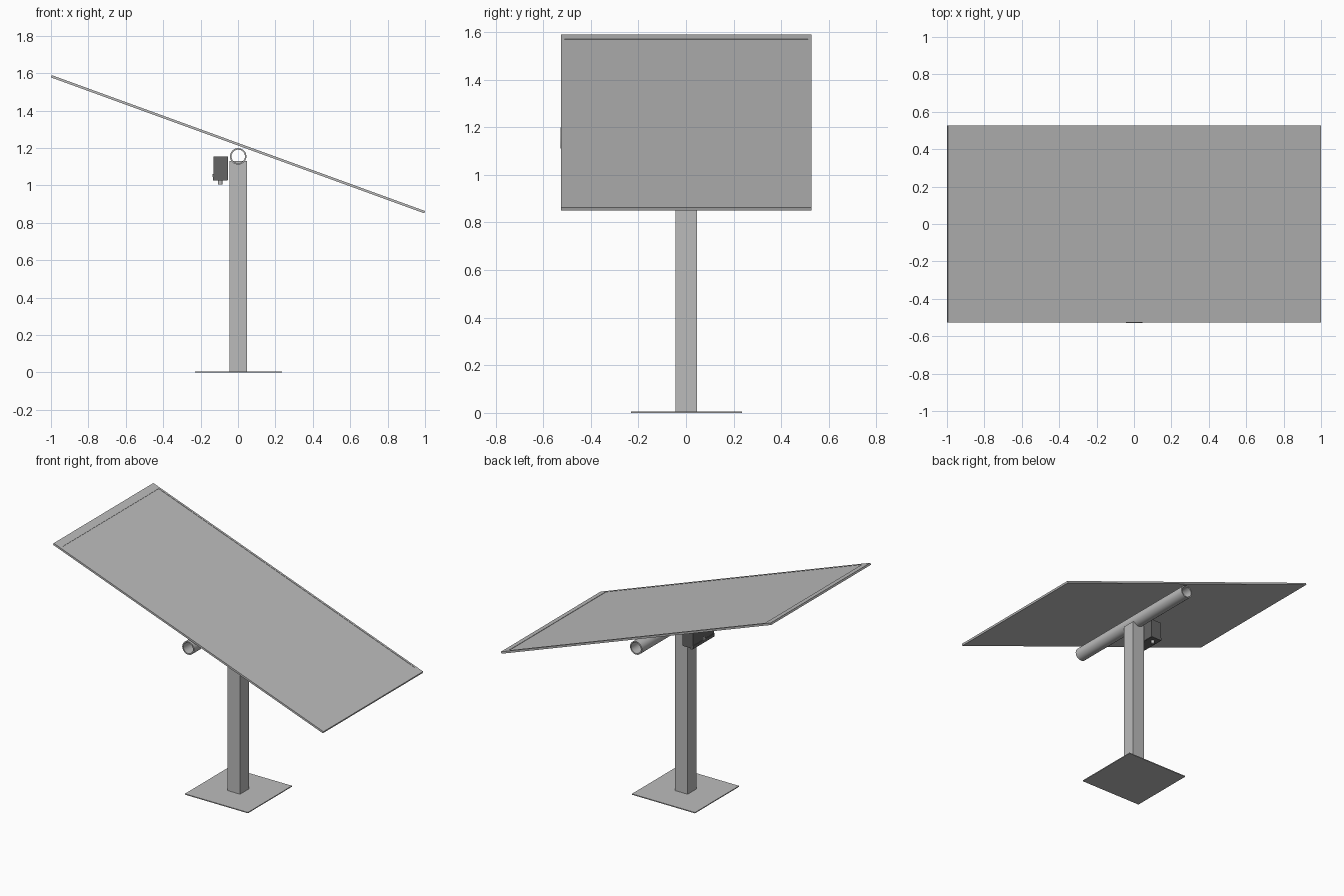
import bpy, bmesh, math
from mathutils import Matrix, Vector

if "Cube" in bpy.data.objects:
    bpy.data.objects.remove(bpy.data.objects["Cube"])


def material(name, value):
    m = bpy.data.materials.new(name)
    m.diffuse_color = (value, value, value, 1)
    m.use_nodes = True
    m.node_tree.nodes["Principled BSDF"].inputs["Base Color"].default_value = m.diffuse_color
    return m


steel = material("light grey metal", 0.5)
dark = material("dark grey housing", 0.13)


def finish(bm, name, mat, smooth=False):
    bmesh.ops.recalc_face_normals(bm, faces=bm.faces)
    mesh = bpy.data.meshes.new(name)
    bm.to_mesh(mesh)
    bm.free()
    mesh.materials.append(mat)
    ob = bpy.data.objects.new(name, mesh)
    bpy.context.collection.objects.link(ob)
    if smooth:
        bpy.ops.object.select_all(action='DESELECT')
        ob.select_set(True)
        bpy.context.view_layer.objects.active = ob
        bpy.ops.object.shade_smooth_by_angle(angle=math.radians(35))
    return ob


def box_mesh(lo, hi):
    bm = bmesh.new()
    lo, hi = Vector(lo), Vector(hi)
    bmesh.ops.create_cube(bm, size=1, matrix=Matrix.Translation((lo + hi) / 2)
                          @ Matrix.Diagonal((*(hi - lo), 1)))
    return bm


def box(name, lo, hi, mat):
    return finish(box_mesh(lo, hi), name, mat)


# Ground plate and square post
box("base_plate", (-0.231, -0.231, 0), (0.235, 0.235, 0.006), steel)
box("post", (-0.045, -0.045, 0.006), (0.047, 0.047, 1.13), steel)

# Open torque tube running front to back
bm = bmesh.new()
N = 32
rings = []
for r, y in ((0.044, -0.528), (0.044, 0.527), (0.036, 0.527), (0.036, -0.528)):
    rings.append([bm.verts.new((0.001 + r * math.cos(i * math.tau / N), y,
                                1.155 + r * math.sin(i * math.tau / N)))
                  for i in range(N)])
for k in range(4):
    a, b = rings[k], rings[(k + 1) % 4]
    for i in range(N):
        j = (i + 1) % N
        bm.faces.new((a[i], a[j], b[j], b[i]))
finish(bm, "torque_tube", steel, smooth=True)

# Tilted panel with a shallow recessed face inside its frame
L, W, T = 2.1236, 1.053, 0.013
bm = box_mesh((-L / 2, -W / 2, -T / 2), (L / 2, W / 2, T / 2))
bm.normal_update()
top = max(bm.faces, key=lambda f: f.normal.z)
bmesh.ops.inset_region(bm, faces=[top], thickness=0.02)
for v in top.verts:
    v.co.x = math.copysign(L / 2 - 0.053, v.co.x)
floor = bmesh.ops.extrude_discrete_faces(bm, faces=[top])["faces"][0]
for v in floor.verts:
    v.co.z -= 0.002
bm.transform(Matrix.Translation((0, 0.001, 1.22)) @ Matrix.Rotation(math.radians(20), 4, 'Y'))
finish(bm, "solar_panel", steel)

# Drive housing beside the post, with its lower lip
box("drive_housing", (-0.13, -0.11, 1.028), (-0.053, 0.113, 1.155), dark)
box("housing_lip", (-0.134, -0.11, 1.026), (-0.056, 0.113, 1.046), dark)

# Cable gland below the housing
bm = bmesh.new()
bmesh.ops.create_cone(bm, cap_ends=True, segments=16, radius1=0.012, radius2=0.012, depth=0.024,
                      matrix=Matrix.Translation((-0.095, 0.075, 1.016)))
finish(bm, "cable_gland", steel, smooth=True)

# Small latch on the housing side
box("housing_latch", (-0.135, -0.012, 1.046), (-0.129, 0.012, 1.062), steel)
